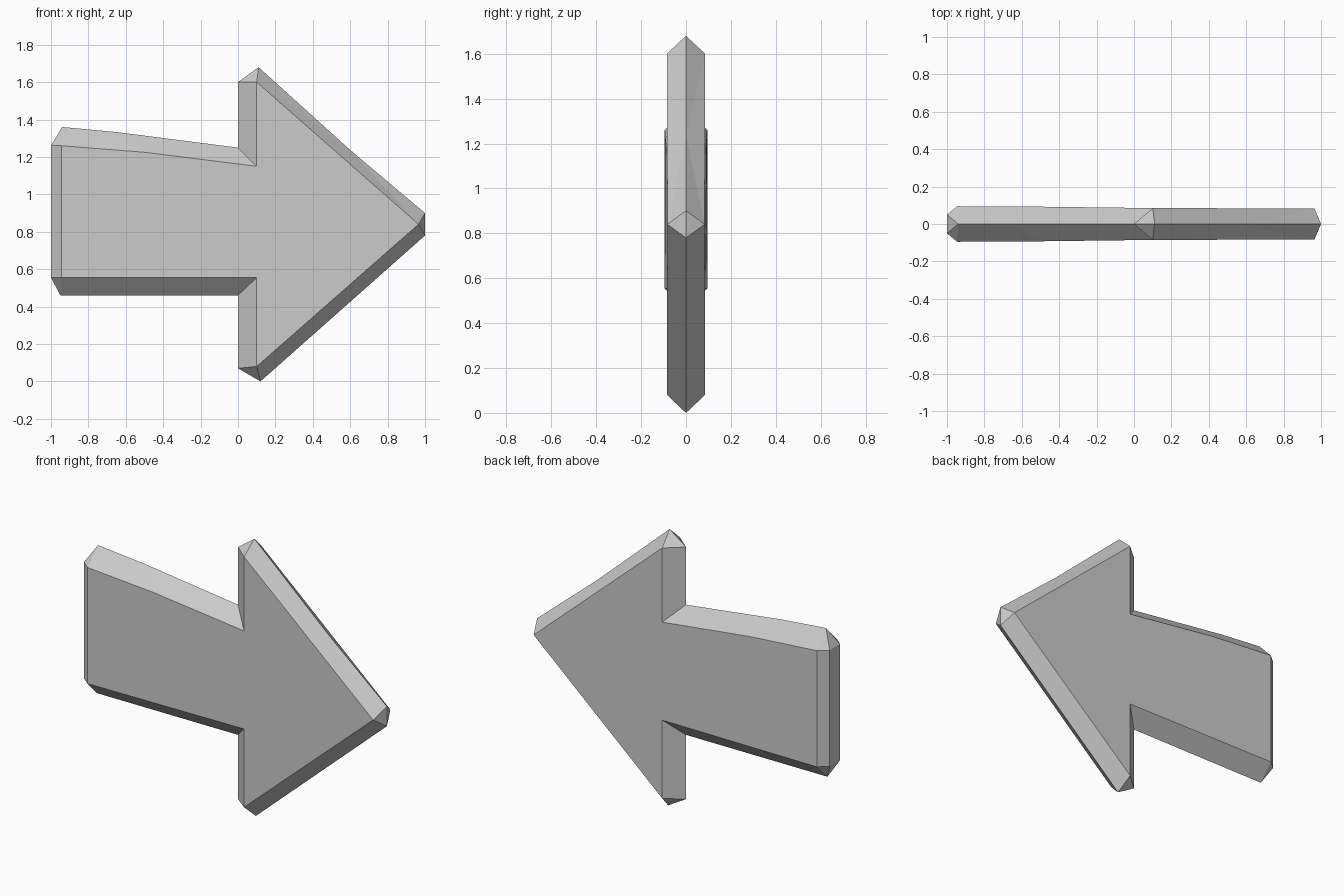
import bpy, bmesh

if "Cube" in bpy.data.objects:
    bpy.data.objects.remove(bpy.data.objects["Cube"])

# Front half of the arrow: upper-case = outer silhouette on the y=0 ridge,
# lower-case = inset front face, K/L = flat tail end
P = {
    'A': (-.94, 0, 1.36), 'M': (-.65, 0, 1.333), 'B': (0, 0, 1.25),
    'C': (0, 0, 1.60), 'D': (.11, 0, 1.68), 'N': (.60, 0, 1.237),
    'E': (1, 0, .90), 'F': (1, 0, .78), 'G': (.12, 0, 0), 'H': (0, 0, .07),
    'I': (0, 0, .46), 'J': (-.95, 0, .46),
    'K': (-1, -.05, .555), 'L': (-1, -.05, 1.26),
    'Q': (-1, 0, .555), 'R': (-1, 0, 1.26),
    'a': (-.945, -.095, 1.26), 'm': (-.5, -.0925, 1.225), 'b': (.10, -.085, 1.15),
    'c': (.10, -.085, 1.60), 'f': (.965, -.083, .84), 'h': (.10, -.085, .08),
    'i': (.10, -.085, .555), 'k': (-.945, -.095, .555),
}
FACES = ("ambik bcfhi "                        # shaft and head faces
         "AMma MBbm BCcb CDc DNc Nfc NEf "     # upper bevels
         "EFf FGhf GHh HIih IJki "             # tip and lower bevels
         "JQK JKk KkaL QKLR RLA LaA").split()  # tail end and its corners

bm = bmesh.new()
verts = {name: bm.verts.new(co) for name, co in P.items()}
for face in FACES:
    bm.faces.new([verts[n] for n in face])
bmesh.ops.recalc_face_normals(bm, faces=bm.faces)

# Back half: mirrored copy, welded along the ridge
half = bmesh.ops.duplicate(bm, geom=bm.verts[:] + bm.edges[:] + bm.faces[:])['geom']
for v in half:
    if isinstance(v, bmesh.types.BMVert):
        v.co.y = -v.co.y
bmesh.ops.remove_doubles(bm, verts=bm.verts[:], dist=1e-4)
bmesh.ops.recalc_face_normals(bm, faces=bm.faces)

mesh = bpy.data.meshes.new("arrow_sign")
bm.to_mesh(mesh)
bm.free()
bpy.context.collection.objects.link(bpy.data.objects.new("arrow_sign", mesh))
